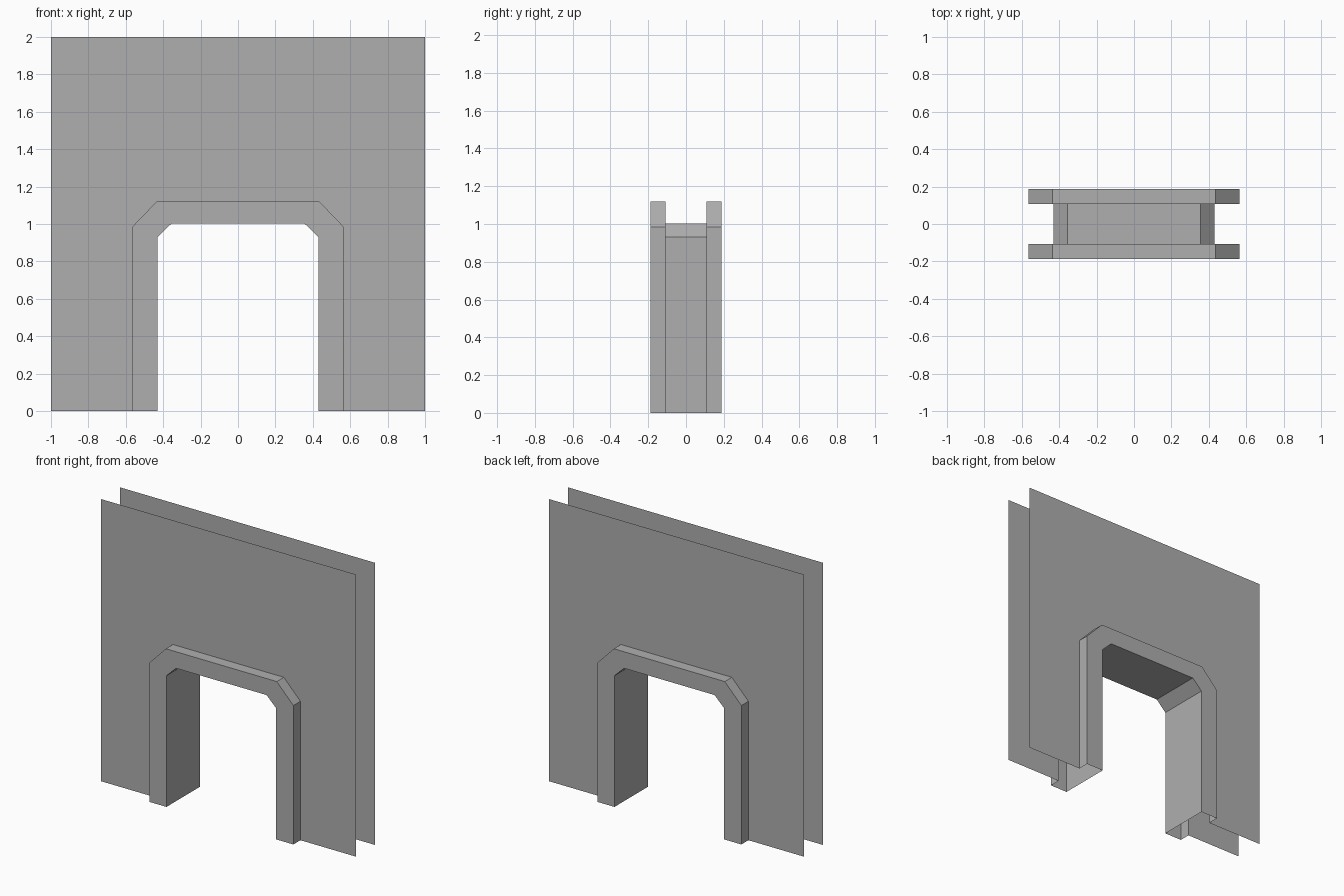
import bpy

cube = bpy.data.objects.get("Cube")
if cube:
    bpy.data.objects.remove(cube, do_unlink=True)

WALL_Y, TRIM_Y = 0.108, 0.187

grey = bpy.data.materials.new("plain grey")
grey.use_nodes = True
colour = (0.43, 0.43, 0.43, 1)
grey.diffuse_color = colour
grey.node_tree.nodes["Principled BSDF"].inputs["Base Color"].default_value = colour


def arch(half_width, shoulder, half_top, top):
    """Chamfered doorway outline, from left foot over the top to right foot."""
    left = [(-half_width, 0), (-half_width, shoulder), (-half_top, top)]
    return left + [(-x, z) for x, z in reversed(left)]


def at(path, y):
    return [(x, y, z) for x, z in path]


def make(name, verts, faces, mirrored=True):
    mesh = bpy.data.meshes.new(name)
    mesh.from_pydata(verts, [], faces)
    mesh.materials.append(grey)
    obj = bpy.data.objects.new(name, mesh)
    bpy.context.collection.objects.link(obj)
    if mirrored:
        mod = obj.modifiers.new("front to back", 'MIRROR')
        mod.use_axis = (False, True, False)
        mod.use_mirror_merge = False
    return obj


def strip(name, a, b, mirrored=True):
    n = len(a)
    faces = [(i, i + 1, n + i + 1, n + i) for i in range(n - 1)]
    return make(name, a + b, faces, mirrored)


outer = arch(0.565, 0.985, 0.435, 1.12)
inner = arch(0.43, 0.93, 0.355, 1.003)

# Thin wall sheets with the doorway cut out, front and back
wall = [(-1, 0)] + outer + [(1, 0), (1, 2), (-1, 2)]
make("wall_panels", at(wall, -WALL_Y), [range(len(wall))])

# Raised door surround: flat face and outer rim, front and back
strip("trim_faces", at(inner, -TRIM_Y), at(outer, -TRIM_Y))
strip("trim_rims", at(outer, -TRIM_Y), at(outer, -WALL_Y))

# Lining of the passage through the wall
strip("doorway_lining", at(inner, TRIM_Y), at(inner, -TRIM_Y), mirrored=False)
